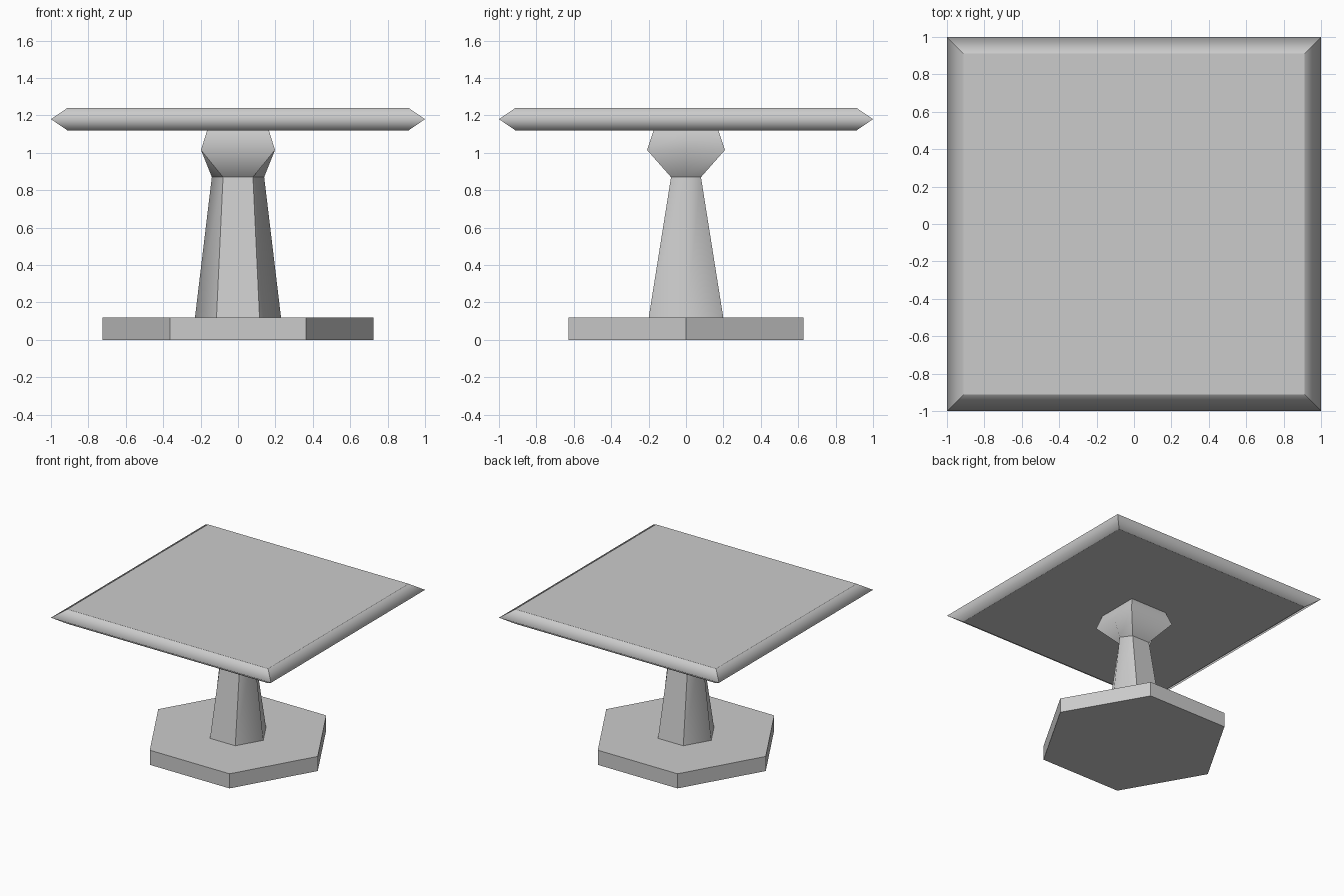
import bpy, bmesh
from math import cos, sin, pi

if "Cube" in bpy.data.objects:
    bpy.data.objects.remove(bpy.data.objects["Cube"])


def loft(name, levels, soft_rings=(), soft_sides=()):
    """Closed loft through (z, points) levels; all edges sharp except the soft ones."""
    bm = bmesh.new()
    rings = [[bm.verts.new((x, y, z)) for x, y in pts] for z, pts in levels]
    n = len(rings[0])
    bm.faces.new(rings[0][::-1])
    bm.faces.new(rings[-1])
    for a, b in zip(rings, rings[1:]):
        for i in range(n):
            j = (i + 1) % n
            bm.faces.new((a[i], a[j], b[j], b[i]))
    for f in bm.faces:
        f.smooth = True
    for e in bm.edges:
        e.smooth = False
    for r in soft_rings:
        for i in range(n):
            bm.edges.get((rings[r][i], rings[r][(i + 1) % n])).smooth = True
    for s in soft_sides:
        for a, b in zip(rings, rings[1:]):
            bm.edges.get((a[s], b[s])).smooth = True
    bmesh.ops.recalc_face_normals(bm, faces=bm.faces)
    me = bpy.data.meshes.new(name)
    bm.to_mesh(me)
    bm.free()
    ob = bpy.data.objects.new(name, me)
    bpy.context.collection.objects.link(ob)
    return ob


def hexagon(r):
    return [(r * cos(i * pi / 3), r * sin(i * pi / 3)) for i in range(6)]


def six(tip, x, y):
    return [(tip, 0), (x, y), (-x, y), (-tip, 0), (-x, -y), (x, -y)]


def square(h):
    return [(h, h), (-h, h), (-h, -h), (h, -h)]


# Hexagonal foot plate
loft("base", [(0, hexagon(0.725)), (0.12, hexagon(0.725))])

# Tapered six-sided column flaring into a square capital
loft("pedestal", [
    (0.12, hexagon(0.23)),
    (0.87, six(0.14, 0.08, 0.08)),
    (1.015, six(0.198, 0.198, 0.208)),
    (1.12, six(0.165, 0.165, 0.173)),
], soft_rings=(2,), soft_sides=(0, 3))

# Square top with a pointed rim
loft("tabletop", [(1.12, square(0.912)), (1.18, square(1.0)), (1.24, square(0.912))],
     soft_rings=(1,))
